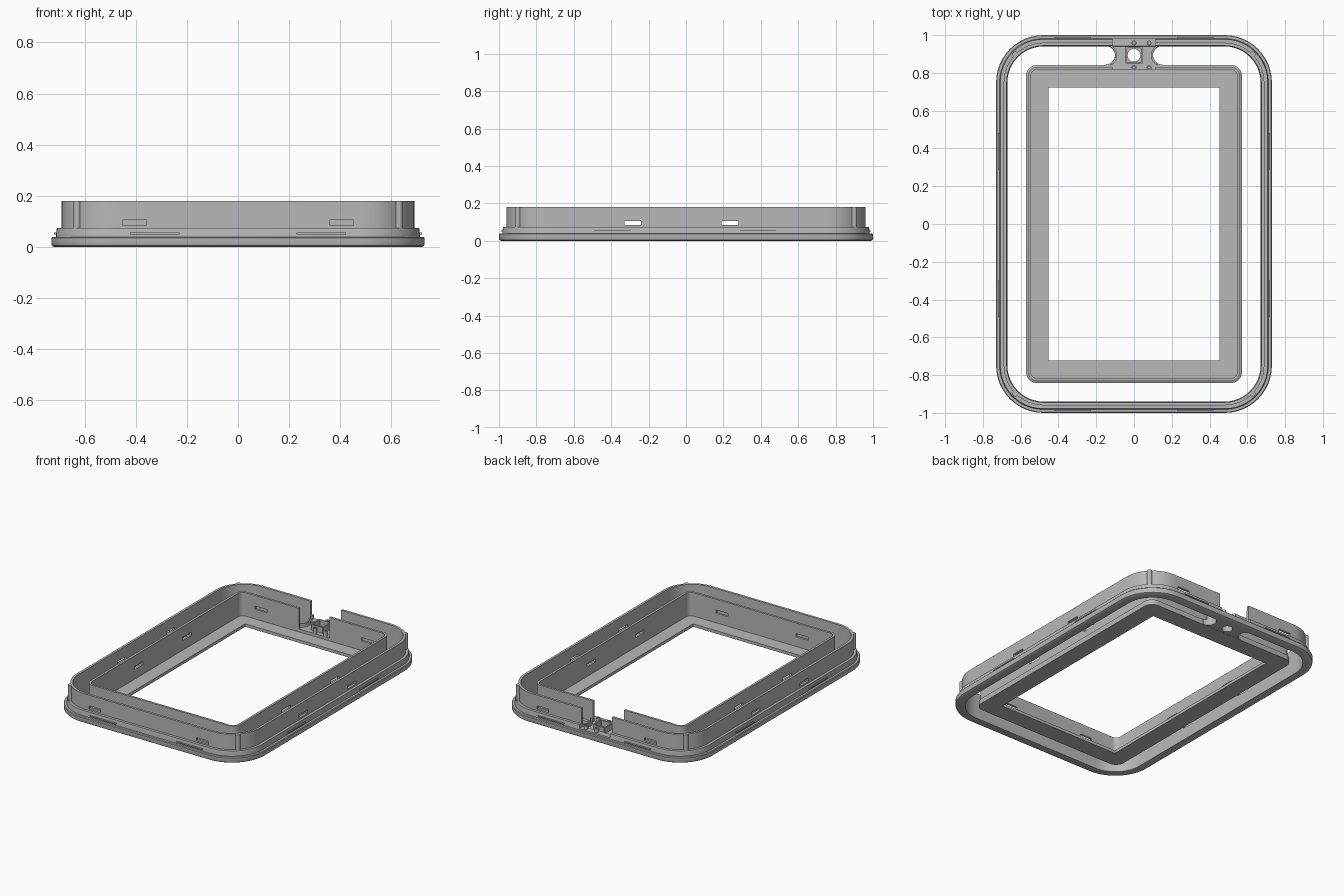
import bpy, bmesh, math
from mathutils import Matrix, Vector

cube = bpy.data.objects.get("Cube")
if cube:
    bpy.data.objects.remove(cube, do_unlink=True)

grey = bpy.data.materials.new("plain grey")
grey.use_nodes = True
GREY = (0.48, 0.48, 0.48, 1)
grey.diffuse_color = GREY
grey.node_tree.nodes["Principled BSDF"].inputs["Base Color"].default_value = GREY


def finish(name, bm):
    bmesh.ops.recalc_face_normals(bm, faces=bm.faces)
    mesh = bpy.data.meshes.new(name)
    bm.to_mesh(mesh)
    bm.free()
    mesh.materials.append(grey)
    ob = bpy.data.objects.new(name, mesh)
    bpy.context.collection.objects.link(ob)
    return ob


def outline(hx, hy, r, seg):
    """Rounded rectangle as a list of 2D points."""
    pts = []
    for q, (sx, sy) in enumerate([(1, 1), (-1, 1), (-1, -1), (1, -1)]):
        for i in range(seg + 1):
            a = (q + i / seg) * math.pi / 2
            pts.append((sx * (hx - r) + r * math.cos(a),
                        sy * (hy - r) + r * math.sin(a)))
    return pts


def ring(name, hx, hy, r, profile, seg=12, at=(0, 0)):
    """Sweep a closed (inset, height) profile around a rounded rectangle."""
    bm = bmesh.new()
    loops = []
    for inset, z in profile:
        pts = outline(hx - inset, hy - inset, max(r - inset, 0.003), seg)
        loops.append([bm.verts.new((x + at[0], y + at[1], z)) for x, y in pts])
    n = len(loops[0])
    for a, b in zip(loops, loops[1:] + loops[:1]):
        for i in range(n):
            j = (i + 1) % n
            bm.faces.new((a[i], a[j], b[j], b[i]))
    bmesh.ops.remove_doubles(bm, verts=bm.verts, dist=1e-5)
    return finish(name, bm)


def tube(name, r, wall, z0, z1, at):
    return ring(name, r, r, r - 1e-4, [(0, z0), (0, z1), (wall, z1), (wall, z0)], 8, at)


def add_box(bm, lo, hi):
    lo, hi = Vector(lo), Vector(hi)
    m = Matrix.Translation((lo + hi) / 2) @ Matrix.Diagonal((*(hi - lo), 1))
    bmesh.ops.create_cube(bm, size=1, matrix=m)


def add_cylinder(bm, x, y, r, z0, z1):
    bmesh.ops.create_cone(bm, cap_ends=True, segments=32, radius1=r, radius2=r,
                          depth=z1 - z0, matrix=Matrix.Translation((x, y, (z0 + z1) / 2)))


def cut(ob, bm):
    """Subtract the cutter shapes and bake the result."""
    cutter = finish("cutter", bm)
    cutter.hide_render = True
    mod = ob.modifiers.new("cut", "BOOLEAN")
    mod.operation, mod.solver, mod.object = "DIFFERENCE", "EXACT", cutter
    deps = bpy.context.evaluated_depsgraph_get()
    mesh = bpy.data.meshes.new_from_object(ob.evaluated_get(deps))
    ob.modifiers.clear()
    ob.data = mesh
    bpy.data.objects.remove(cutter, do_unlink=True)


def wall_cutters(hx, hy, front_x, back_x, gap_z):
    """Cable slots in all four walls and the opening above the bridge."""
    bm = bmesh.new()
    w, d, z0, z1 = 0.045, 0.035, 0.085, 0.107
    for s in (-1, 1):
        for y, cx in ((-hy, front_x), (hy, back_x)):
            add_box(bm, (s * cx - w, y - d, z0), (s * cx + w, y + d, z1))
        for cy in (-0.285, 0.235):
            add_box(bm, (s * hx - d, cy - w, z0), (s * hx + d, cy + w, z1))
    add_box(bm, (-0.115, hy - 0.06, gap_z), (0.115, hy + 0.06, 0.3))
    return bm


TOP = 0.18
# Outer frame: bevelled flange, step and tall thin wall
outer = ring("outer_frame", 0.73, 1.0, 0.25, [
    (0.012, 0), (0.003, 0.005), (0, 0.012), (0, 0.036), (0.004, 0.04), (0.018, 0.04),
    (0.018, 0.05), (0.022, 0.075), (0.04, 0.075), (0.04, TOP), (0.056, TOP), (0.06, 0)])
cut(outer, wall_cutters(0.68, 0.95, 0.405, 0.405, 0.05))

# Inner frame: wall with a flat ledge around the window
inner = ring("inner_frame", 0.572, 0.842, 0.06, [
    (0, 0), (0, 0.035), (0.01, 0.04), (0.01, TOP), (0.025, TOP), (0.025, 0.02),
    (0.119, 0.02), (0.119, 0)], 8)
cut(inner, wall_cutters(0.555, 0.825, 0.3, 0.4, 0.04))

# Bridge between the frames, with rounded slot ends and a round lens hole
CY = 0.893
bm = bmesh.new()
add_box(bm, (-0.15, 0.825, 0.001), (0.15, 0.955, 0.04))
bridge = finish("bridge_plate", bm)
bm = bmesh.new()
for s in (-1, 1):
    add_cylinder(bm, s * 0.15, CY, 0.049, -0.1, 0.1)
add_cylinder(bm, 0, CY, 0.034, -0.1, 0.1)
cut(bridge, bm)

# Curved rims on the bridge beside the slots
rims = []
for side, s in (("left", 1), ("right", -1)):
    rim = tube(side + "_slot_rim", 0.06, 0.01, 0.038, 0.065, (s * 0.15, CY))
    bm = bmesh.new()
    x0, x1 = sorted((s * 0.125, s * 0.3))
    add_box(bm, (x0, 0.7, 0), (x1, 1.1, 0.2))
    cut(rim, bm)
    rims.append(rim)

# Square lens holder and screw posts
ring("lens_holder", 0.046, 0.046, 0.004,
     [(0, 0.038), (0, 0.08), (0.008, 0.08), (0.008, 0.038)], 1, (0, CY))
posts = [tube("screw_post", 0.013, 0.007, 0.038, 0.075, (x, y))
         for x in (0, 0.08) for y in (0.828, 0.958)]

# Vertical ribs on the outer corners
bm = bmesh.new()
for sx in (-1, 1):
    for sy in (-1, 1):
        add_cylinder(bm, sx * 0.629, sy * 0.899, 0.015, 0.07, TOP)
ribs = finish("corner_ribs", bm)

# Thin snap ridges around the step
bm = bmesh.new()
for s in (-1, 1):
    for c in (-0.325, 0.325):
        add_box(bm, (c - 0.097, s * 0.983 - 0.006, 0.049), (c + 0.097, s * 0.983 + 0.006, 0.056))
    for c in (-0.395, 0.385):
        add_box(bm, (s * 0.713 - 0.006, c - 0.097, 0.049), (s * 0.713 + 0.006, c + 0.097, 0.056))
finish("snap_ridges", bm)

# Smooth the rounded parts, keeping edges sharp
bpy.ops.object.select_all(action="DESELECT")
for ob in [outer, inner, bridge, ribs] + rims + posts:
    ob.select_set(True)
bpy.context.view_layer.objects.active = outer
bpy.ops.object.shade_smooth_by_angle(angle=math.radians(30))
